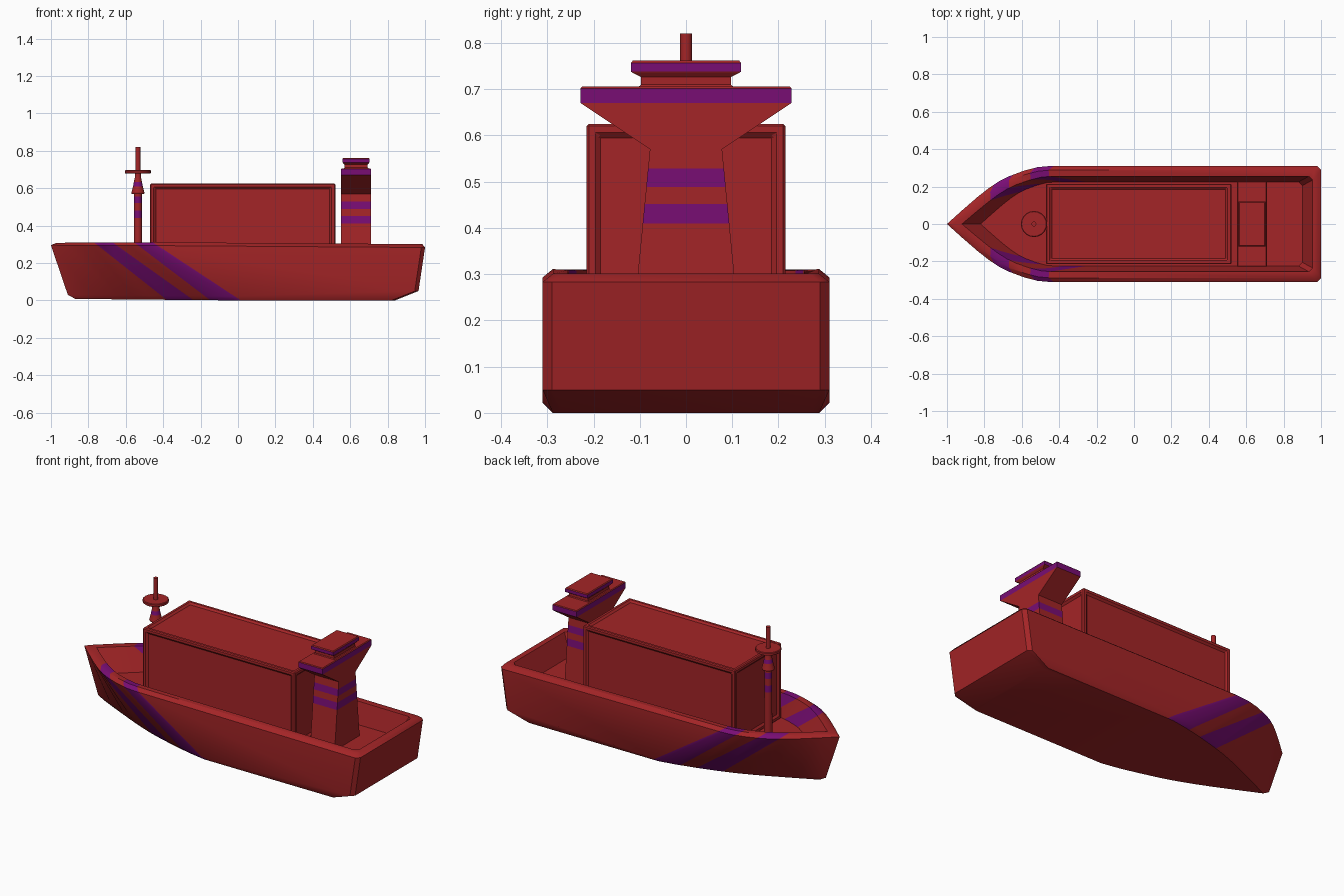
import bpy, bmesh, math
from mathutils import Vector

if "Cube" in bpy.data.objects:
    bpy.data.objects.remove(bpy.data.objects["Cube"])


def material(name, rgb):
    m = bpy.data.materials.new(name)
    m.diffuse_color = (*rgb, 1)
    m.use_nodes = True
    m.node_tree.nodes["Principled BSDF"].inputs["Base Color"].default_value = m.diffuse_color
    return m


RED = material("red", (0.37, 0.018, 0.020))
PURPLE = material("purple", (0.19, 0.004, 0.175))


def finish(bm, name, bevel=0.0, smooth=30):
    bmesh.ops.recalc_face_normals(bm, faces=bm.faces)
    me = bpy.data.meshes.new(name)
    bm.to_mesh(me)
    bm.free()
    me.materials.append(RED)
    me.materials.append(PURPLE)
    ob = bpy.data.objects.new(name, me)
    bpy.context.collection.objects.link(ob)
    bpy.ops.object.select_all(action='DESELECT')
    ob.select_set(True)
    bpy.context.view_layer.objects.active = ob
    if smooth:
        bpy.ops.object.shade_smooth_by_angle(angle=math.radians(smooth))
    if bevel:
        b = ob.modifiers.new("edge_bevel", 'BEVEL')
        b.width = bevel
        b.segments = 1
        b.limit_method = 'ANGLE'
        b.angle_limit = math.radians(30)
    return ob


def skin(bm, rings, mats):
    """Join rings of points with side faces and close both ends."""
    vs = [[bm.verts.new(p) for p in r] for r in rings]
    n = len(vs[0])
    for a, b, m in zip(vs, vs[1:], mats):
        for i in range(n):
            j = (i + 1) % n
            bm.faces.new((a[i], a[j], b[j], b[i])).material_index = m
    bm.faces.new(vs[0][::-1])
    bm.faces.new(vs[-1])


# Hull: plan outlines stacked from keel to rim, then down the inside to the deck
T = [0, .15, .3, .4, .5, .6, .75, .88, 1]
F = [0, .24, .47, .61, .73, .82, .92, .98, 1]


def outline(bow, shoulder, stern, w, z, z_bow, z_stern, full=1.0, c=0.02):
    half = []
    for t, f in zip(T, F):
        y = w * (f * full + t * (1 - full))
        half.append((bow + (shoulder - bow) * t, y, z_bow + (z - z_bow) * t))
    half.append((stern - c, w, z_stern))
    half.append((stern, w - c, z_stern))
    return half + [(x, -y, h) for x, y, h in reversed(half[1:])]


hull = bmesh.new()
skin(hull, [
    outline(-.87, -.02, .84, .288, 0, .008, 0, .6),
    outline(-.91, -.04, .965, .31, .022, .03, .05, .6),
    outline(-1, -.45, 1, .31, .293, .295, .283),
    outline(-.97, -.45, .985, .288, .311, .308, .301),
    outline(-.92, -.44, .955, .255, .309, .306, .299),
    outline(-.82, -.42, .90, .225, .18, .18, .18),
], [0] * 5)
bmesh.ops.recalc_face_normals(hull, faces=hull.faces)

# Slanted bow stripes cut into the hull: x at the rim and x at the keel
edges = [(-.77, -.39), (-.67, -.25), (-.555, -.16), (-.455, 0.0)]
planes = []
for top, low in edges:
    p, n = Vector((top, 0, .31)), Vector((.3, 0, low - top))
    planes.append((p, n))
    bmesh.ops.bisect_plane(hull, geom=hull.verts[:] + hull.edges[:] + hull.faces[:],
                           dist=1e-5, plane_co=p, plane_no=n)
hull.normal_update()
for f in hull.faces:
    c = f.calc_center_median()
    s = [(c - p).dot(n) > 0 for p, n in planes]
    level = abs(f.normal.z) > .95 and c.z < .25
    if not level and ((s[0] and not s[1]) or (s[2] and not s[3])):
        f.material_index = 1
finish(hull, "hull", smooth=40)

# Cargo hold: block with shallow recessed panels
hold = bmesh.new()
bmesh.ops.create_cube(hold, size=1)
for v in hold.verts:
    v.co = Vector((.025 + v.co.x * .99, v.co.y * .43, .4025 + v.co.z * .445))
bmesh.ops.recalc_face_normals(hold, faces=hold.faces)
panels = [f for f in hold.faces if f.normal.z > -.5]
bmesh.ops.inset_individual(hold, faces=panels, thickness=.034)
bmesh.ops.inset_individual(hold, faces=panels, thickness=.002, depth=-.01)
finish(hold, "cargo_hold", bevel=.006, smooth=0)


def tower(name, x, rows, bevel):
    """Rectangular stack; rows are (z, half x, half y, material up to next row)."""
    bm = bmesh.new()
    skin(bm, [[(x + a * hx, b * hy, z) for a, b in ((-1, -1), (1, -1), (1, 1), (-1, 1))]
              for z, hx, hy, m in rows], [r[3] for r in rows[:-1]])
    return finish(bm, name, bevel, smooth=0)


# Bridge tower with two stripes and a flared head
def trunk(z, m):
    return (z, .079, .116 - .038 * (z - .18) / .39, m)


tower("bridge_tower", .631, [
    trunk(.18, 0), trunk(.41, 1), trunk(.452, 0), trunk(.488, 1), trunk(.528, 0), trunk(.57, 0),
    (.67, .079, .228, 1), (.702, .079, .228, 0), (.706, .075, .224, 0)], 0)

# Bridge roof: neck and thin slab
tower("bridge_roof", .631, [
    (.704, .068, .104, 0), (.71, .062, .097, 0), (.726, .062, .097, 0), (.735, .070, .115, 0),
    (.738, .072, .119, 1), (.757, .072, .119, 0), (.762, .068, .115, 0)], 0)


def turned(name, rows, n=20):
    """Round part on the mast axis; rows are (z, radius, material up to next row)."""
    bm = bmesh.new()
    ang = [2 * math.pi * i / n for i in range(n)]
    skin(bm, [[(-.535 + r * math.cos(a), r * math.sin(a), z) for a in ang]
              for z, r, m in rows], [r[2] for r in rows[:-1]])
    return finish(bm, name)


# Mast with stripes, cone collar, lookout disc and pole
turned("mast_post", [(.18, .022, 0), (.44, .021, 1), (.48, .021, 0), (.52, .021, 1),
                     (.555, .021, 0), (.575, .021, 0)])
turned("mast_collar", [(.57, .033, 0), (.576, .035, 0), (.61, .026, 1), (.632, .022, 0),
                       (.66, .016, 0), (.682, .016, 0)])
turned("lookout_disc", [(.678, .066, 0), (.681, .07, 0), (.693, .07, 0), (.696, .066, 0)])
turned("mast_pole", [(.69, .013, 0), (.82, .013, 0)])
